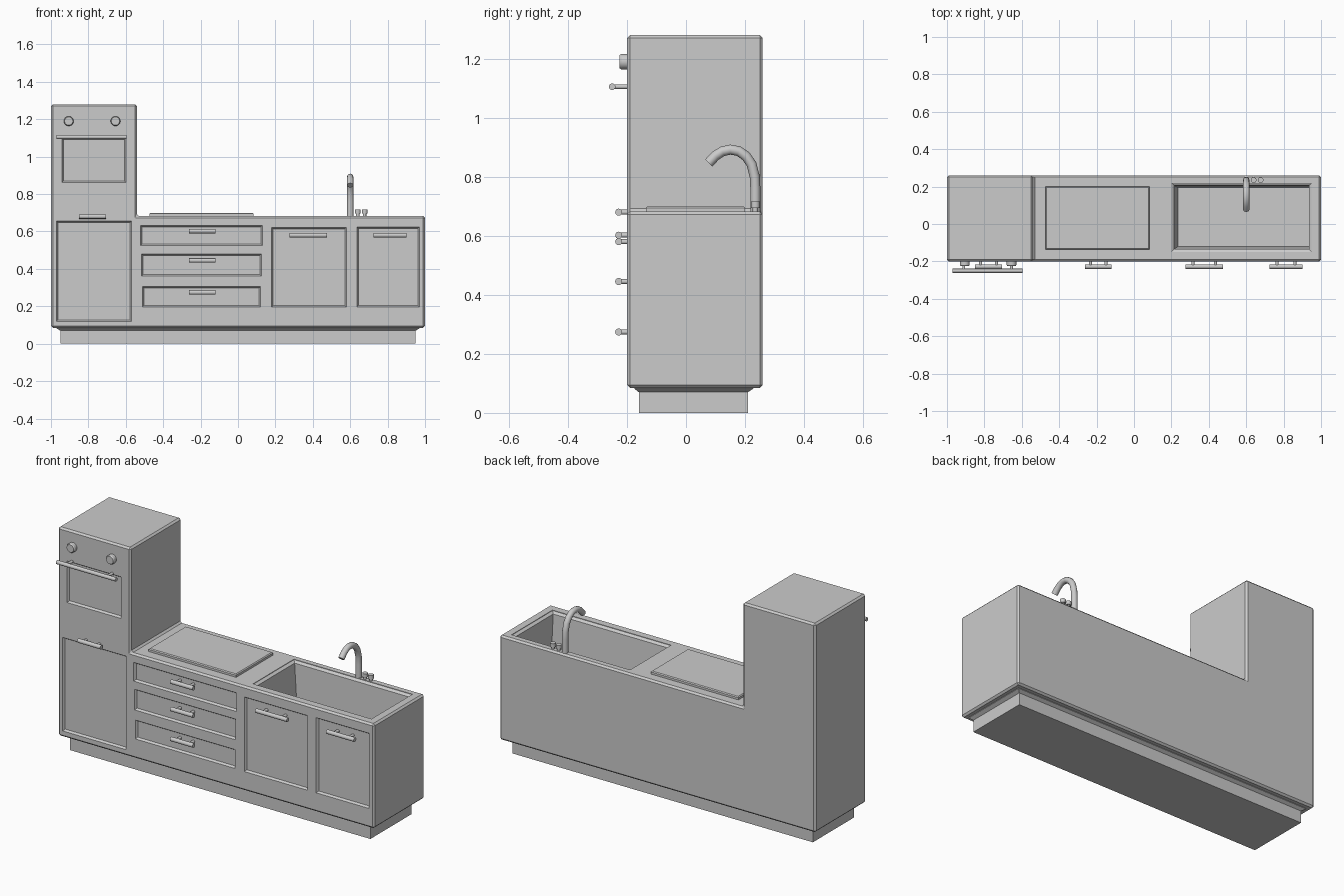
import bpy, bmesh
from mathutils import Vector

if "Cube" in bpy.data.objects:
    bpy.data.objects.remove(bpy.data.objects["Cube"])


def finish(name, bm):
    bmesh.ops.recalc_face_normals(bm, faces=bm.faces)
    me = bpy.data.meshes.new(name)
    bm.to_mesh(me)
    bm.free()
    ob = bpy.data.objects.new(name, me)
    bpy.context.collection.objects.link(ob)
    return ob


def loft(bm, rings, axis="z"):
    """Closed solid through rectangles (a0, a1, b0, b1, level) along an axis."""
    loops = []
    for a0, a1, b0, b1, w in rings:
        pts = [(a0, b0), (a1, b0), (a1, b1), (a0, b1)]
        loops.append([bm.verts.new((a, b, w) if axis == "z" else (a, w, b)) for a, b in pts])
    for lo, hi in zip(loops, loops[1:]):
        for i in range(4):
            j = (i + 1) % 4
            bm.faces.new((lo[i], lo[j], hi[j], hi[i]))
    bm.faces.new(loops[0])
    bm.faces.new(loops[-1])


def smooth(ob):
    for p in ob.data.polygons:
        p.use_smooth = True
    bpy.ops.object.select_all(action="DESELECT")
    bpy.context.view_layer.objects.active = ob
    ob.select_set(True)
    bpy.ops.object.shade_smooth_by_angle(angle=0.7)


def rod(bm, start, end, r, sides=16, r2=None):
    start, end = Vector(start), Vector(end)
    d = end - start
    m = d.to_track_quat("Z", "Y").to_matrix().to_4x4()
    m.translation = (start + end) / 2
    bmesh.ops.create_cone(bm, cap_ends=True, segments=sides, radius1=r,
                          radius2=r if r2 is None else r2, depth=d.length, matrix=m)


def apply_modifiers(ob):
    dg = bpy.context.evaluated_depsgraph_get()
    me = bpy.data.meshes.new_from_object(ob.evaluated_get(dg))
    ob.modifiers.clear()
    ob.data = me


# L-shaped cabinet body with softened edges
bm = bmesh.new()
profile = [(-1, 0.085), (1, 0.085), (1, 0.683), (-0.54, 0.683), (-0.54, 1.28), (-1, 1.28)]
face = bm.faces.new([bm.verts.new((x, -0.2, z)) for x, z in profile])
ext = bmesh.ops.extrude_face_region(bm, geom=[face])
bmesh.ops.translate(bm, vec=(0, 0.46, 0),
                    verts=[v for v in ext["geom"] if isinstance(v, bmesh.types.BMVert)])
body = finish("cabinet_body", bm)
bev = body.modifiers.new("bevel", "BEVEL")
bev.width, bev.segments = 0.01, 1

# Recessed door, drawer and oven panels, plus the sink basin
panels = [(-0.97, -0.57, 0.12, 0.655), (0.18, 0.58, 0.195, 0.622), (0.635, 0.97, 0.195, 0.625),
          (-0.52, 0.13, 0.525, 0.632), (-0.515, 0.125, 0.362, 0.48), (-0.51, 0.12, 0.197, 0.305),
          (-0.942, -0.6, 0.862, 1.1)]
bm = bmesh.new()
for x0, x1, z0, z1 in panels:
    e = 0.008
    loft(bm, [(x0, x1, z0, z1, -0.25), (x0, x1, z0, z1, -0.2),
              (x0 + e, x1 - e, z0 + e, z1 - e, -0.188)], "y")
loft(bm, [(0.2, 0.95, -0.15, 0.22, 0.75), (0.2, 0.95, -0.15, 0.22, 0.68),
          (0.215, 0.935, -0.135, 0.205, 0.67), (0.235, 0.935, -0.12, 0.195, 0.46)])
cutter = finish("recess_cutter", bm)
cutter.hide_render = True
cut = body.modifiers.new("recesses", "BOOLEAN")
cut.object, cut.operation, cut.solver = cutter, "DIFFERENCE", "EXACT"
apply_modifiers(body)
bpy.data.objects.remove(cutter)

# Plinth with a flared top step
bm = bmesh.new()
loft(bm, [(-0.95, 0.95, -0.16, 0.21, 0), (-0.95, 0.95, -0.16, 0.21, 0.07),
          (-0.97, 0.97, -0.175, 0.228, 0.082), (-0.97, 0.97, -0.175, 0.228, 0.09)])
finish("plinth", bm)

# Hob plate
bm = bmesh.new()
loft(bm, [(-0.472, 0.083, -0.135, 0.2, 0.68), (-0.472, 0.083, -0.135, 0.2, 0.695),
          (-0.467, 0.078, -0.13, 0.195, 0.7)])
finish("hob", bm)

# Bar handles on two posts: x range, height, bar y, radius, post inset
handles = {
    "oven_handle": (-0.97, -0.595, 1.105, -0.25, 0.011, 0.06),
    "tall_door_handle": (-0.85, -0.705, 0.68, -0.228, 0.012, 0.03),
    "top_drawer_handle": (-0.263, -0.12, 0.602, -0.228, 0.012, 0.03),
    "middle_drawer_handle": (-0.263, -0.12, 0.445, -0.228, 0.012, 0.03),
    "bottom_drawer_handle": (-0.263, -0.12, 0.274, -0.228, 0.012, 0.03),
    "left_door_handle": (0.275, 0.475, 0.58, -0.228, 0.012, 0.04),
    "right_door_handle": (0.725, 0.9, 0.58, -0.228, 0.012, 0.04),
}
for name, (x0, x1, z, y, r, inset) in handles.items():
    bm = bmesh.new()
    rod(bm, (x0, y, z), (x1, y, z), r)
    for x in (x0 + inset, x1 - inset):
        rod(bm, (x, y, z), (x, -0.18, z), r * 0.7, 12)
    smooth(finish(name, bm))

# Oven control knobs
for i, x in enumerate((-0.905, -0.655)):
    bm = bmesh.new()
    rod(bm, (x, -0.19, 1.19), (x, -0.219, 1.19), 0.026, 24)
    rod(bm, (x, -0.219, 1.19), (x, -0.225, 1.19), 0.026, 24, 0.022)
    smooth(finish(f"oven_knob_{i + 1}", bm))

# Curved tap spout
path = [(0.235, 0.67), (0.235, 0.76), (0.233, 0.8), (0.222, 0.843), (0.203, 0.87),
        (0.178, 0.887), (0.15, 0.892), (0.123, 0.886), (0.1, 0.871), (0.077, 0.847)]
curve = bpy.data.curves.new("tap_spout", "CURVE")
curve.dimensions = "3D"
curve.bevel_depth, curve.bevel_resolution, curve.use_fill_caps = 0.017, 4, True
spline = curve.splines.new("POLY")
spline.points.add(len(path) - 1)
for p, (y, z) in zip(spline.points, path):
    p.co = (0.6, y, z, 1)
spline.use_smooth = True
spout = bpy.data.objects.new("tap_spout", curve)
bpy.context.collection.objects.link(spout)

# Tap valves beside the spout
for i, x in enumerate((0.64, 0.677)):
    bm = bmesh.new()
    rod(bm, (x, 0.235, 0.67), (x, 0.235, 0.7), 0.009, 12)
    rod(bm, (x, 0.235, 0.695), (x, 0.235, 0.717), 0.015, 16)
    smooth(finish(f"tap_valve_{i + 1}", bm))
